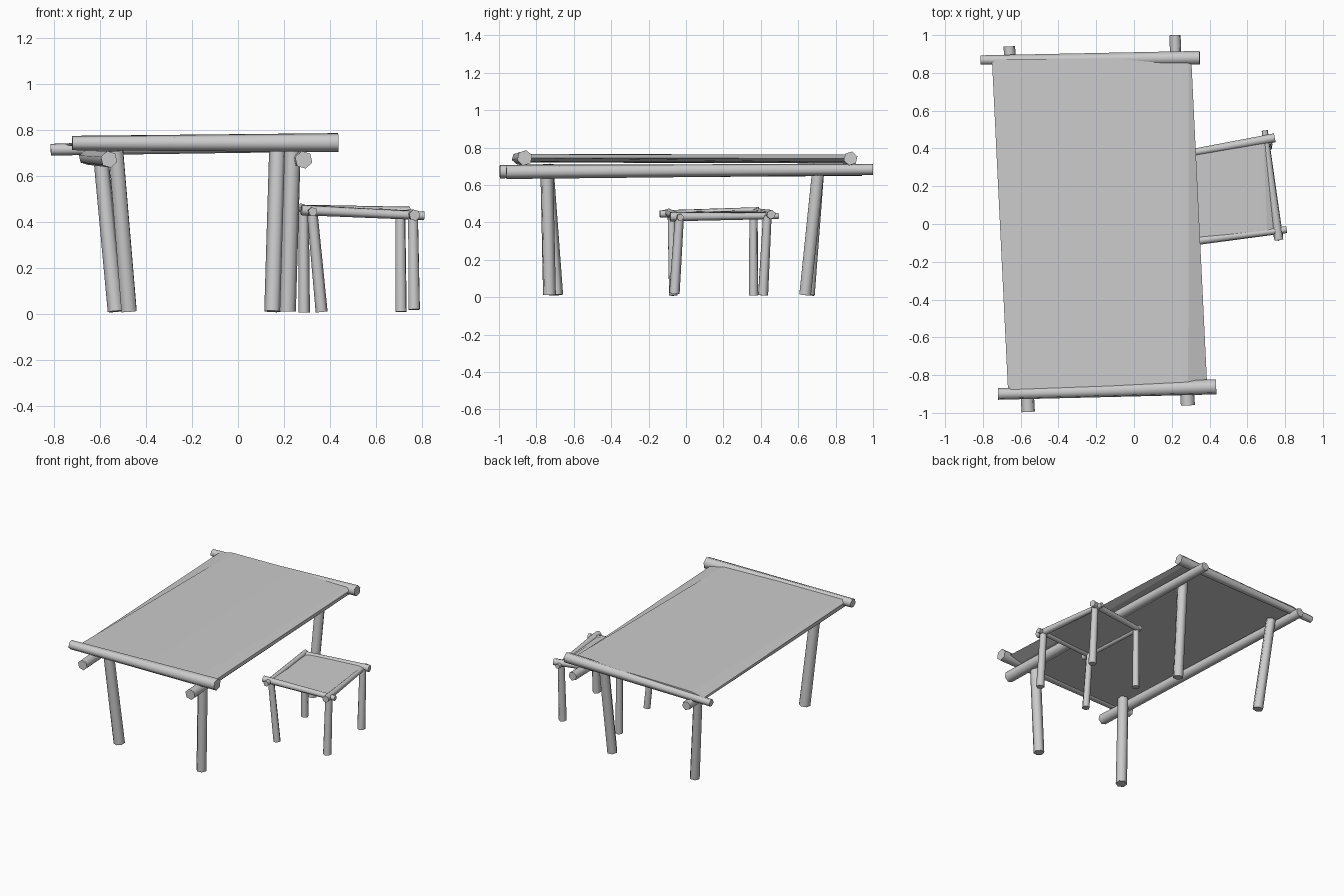
import bpy
import bmesh
import math
from mathutils import Vector

if "Cube" in bpy.data.objects:
    bpy.data.objects.remove(bpy.data.objects["Cube"])


def make_object(name, bm):
    bmesh.ops.recalc_face_normals(bm, faces=bm.faces)
    mesh = bpy.data.meshes.new(name)
    bm.to_mesh(mesh)
    bm.free()
    obj = bpy.data.objects.new(name, mesh)
    bpy.context.collection.objects.link(obj)
    return obj


def log(name, a, b, ra, rb, sides=6, turn=0.3):
    """Tapered six-sided pole from a to b, smooth around, flat ends."""
    a, b = Vector(a), Vector(b)
    rot = (b - a).to_track_quat('Z', 'Y')
    bm = bmesh.new()
    rings = []
    for centre, r in ((a, ra), (b, rb)):
        ring = []
        for i in range(sides):
            t = turn + math.tau * i / sides
            ring.append(bm.verts.new(centre + rot @ Vector((r * math.cos(t), r * math.sin(t), 0))))
        rings.append(ring)
    for i in range(sides):
        j = (i + 1) % sides
        bm.faces.new((rings[0][i], rings[0][j], rings[1][j], rings[1][i])).smooth = True
    bm.faces.new(rings[0])
    bm.faces.new(rings[1])
    return make_object(name, bm)


def panel(name, front_left, front_right, back_right, back_left, half, small, large):
    """Thin slab with bevelled side edges that widen towards opposite corners."""
    bm = bmesh.new()
    rings = []
    for left, right, il, ir in ((front_left, front_right, small, large),
                                (back_left, back_right, large, small)):
        left, right = Vector(left), Vector(right)
        d = (right - left).normalized()
        up = Vector((0, 0, half))
        mid = (left + right) / 2
        pts = [left, left + d * il + up, mid + up * 1.15, right - d * ir + up,
               right, right - d * ir - up, mid - up * 1.15, left + d * il - up]
        rings.append([bm.verts.new(p) for p in pts])
    n = len(rings[0])
    for i in range(n):
        j = (i + 1) % n
        bm.faces.new((rings[0][i], rings[0][j], rings[1][j], rings[1][i]))
    for i in (1, 2, 5, 6):
        bm.faces.ensure_lookup_table()
        bm.faces[i].smooth = True
    bm.faces.new(rings[0])
    bm.faces.new(rings[1])
    return make_object(name, bm)


# Table: top, end bars, long rails
panel("table_top", (-0.667, -0.88, 0.742), (0.387, -0.85, 0.745),
      (0.303, 0.88, 0.742), (-0.752, 0.87, 0.735), 0.02, 0.015, 0.1)
logs = [
    ("table_front_bar", (-0.72, -0.90, 0.743), (0.435, -0.862, 0.745), 0.032, 0.042),
    ("table_back_bar", (-0.813, 0.868, 0.714), (0.348, 0.88, 0.742), 0.026, 0.038),
    ("table_left_rail", (-0.56, -0.995, 0.672), (-0.66, 0.94, 0.68), 0.037, 0.032),
    ("table_right_rail", (0.285, -0.96, 0.67), (0.217, 1.0, 0.683), 0.039, 0.031),
    # Table legs
    ("table_front_left_leg", (-0.473, -0.695, 0.012), (-0.53, -0.745, 0.71), 0.038, 0.036),
    ("table_front_right_leg", (0.216, -0.73, 0.012), (0.237, -0.745, 0.71), 0.036, 0.036),
    ("table_back_left_leg", (-0.53, 0.655, 0.012), (-0.597, 0.71, 0.70), 0.036, 0.033),
    ("table_back_right_leg", (0.15, 0.637, 0.012), (0.172, 0.71, 0.71), 0.036, 0.037),
    # Stool frame
    ("stool_front_bar", (0.275, -0.097, 0.452), (0.808, -0.03, 0.427), 0.023, 0.019),
    ("stool_back_bar", (0.265, 0.37, 0.456), (0.745, 0.456, 0.442), 0.02, 0.025),
    ("stool_left_bar", (0.325, -0.14, 0.445), (0.275, 0.39, 0.462), 0.02, 0.02),
    ("stool_right_bar", (0.767, -0.085, 0.43), (0.692, 0.495, 0.435), 0.025, 0.017),
    # Stool legs
    ("stool_front_left_leg", (0.363, -0.068, 0.01), (0.322, -0.078, 0.445), 0.026, 0.023),
    ("stool_front_right_leg", (0.765, -0.062, 0.02), (0.76, -0.035, 0.43), 0.028, 0.024),
    ("stool_back_left_leg", (0.287, 0.361, 0.008), (0.285, 0.361, 0.45), 0.026, 0.023),
    ("stool_back_right_leg", (0.708, 0.412, 0.01), (0.705, 0.435, 0.44), 0.027, 0.023),
]
for spec in logs:
    log(*spec)

# Stool seat
panel("stool_seat", (0.32, -0.085, 0.45), (0.745, -0.04, 0.438),
      (0.695, 0.435, 0.448), (0.28, 0.37, 0.457), 0.008, 0.01, 0.04)
